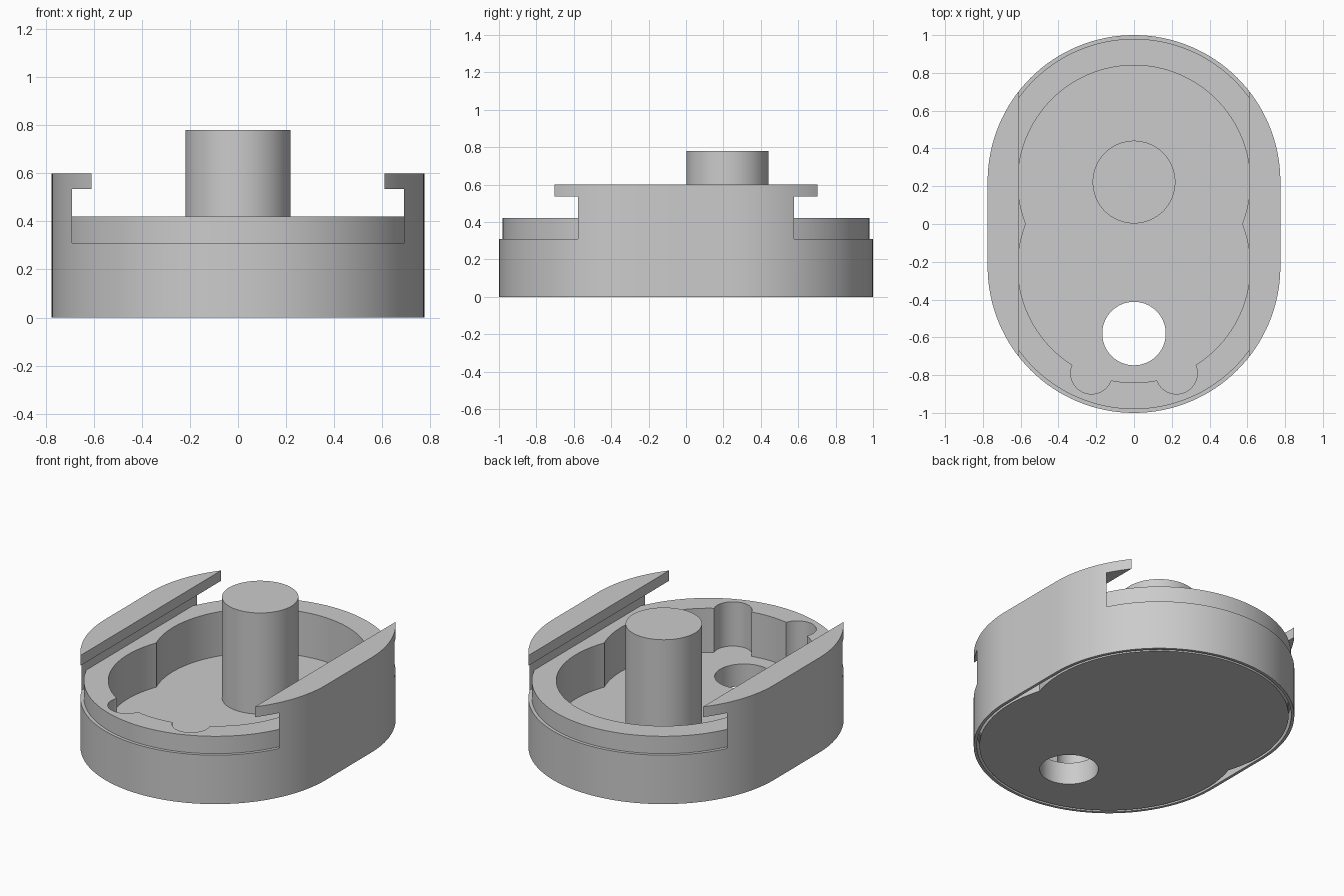
import bpy, bmesh, math

if "Cube" in bpy.data.objects:
    bpy.data.objects.remove(bpy.data.objects["Cube"])

OFFSET = 0.225          # distance of the two arc centres from the middle
GREY = (0.6, 0.6, 0.6, 1)
mat = bpy.data.materials.new("light_grey")
mat.use_nodes = True
mat.diffuse_color = GREY
mat.node_tree.nodes["Principled BSDF"].inputs["Base Color"].default_value = GREY


def prism(name, outline, low, high, along_y=False):
    """Extrude a closed 2D outline along z, or along y for xz profiles."""
    bm = bmesh.new()
    place = (lambda u, v: (u, low, v)) if along_y else (lambda u, v: (u, v, low))
    face = bm.faces.new([bm.verts.new(place(u, v)) for u, v in outline])
    top = bmesh.ops.extrude_face_region(bm, geom=[face])["geom"]
    shift = (0, high - low, 0) if along_y else (0, 0, high - low)
    bmesh.ops.translate(bm, vec=shift, verts=[g for g in top if isinstance(g, bmesh.types.BMVert)])
    bmesh.ops.recalc_face_normals(bm, faces=bm.faces)
    mesh = bpy.data.meshes.new(name)
    bm.to_mesh(mesh)
    bm.free()
    mesh.materials.append(mat)
    obj = bpy.data.objects.new(name, mesh)
    bpy.context.collection.objects.link(obj)
    return obj


def circle(x, y, r, n=128):
    return [(x + r * math.cos(math.tau * i / n), y + r * math.sin(math.tau * i / n)) for i in range(n)]


def stadium(r, n=64):
    """Two half circles joined by straight sides."""
    pts = []
    for start, cy in ((0, OFFSET), (math.pi, -OFFSET)):
        for i in range(n + 1):
            a = start + math.pi * i / n
            pts.append((r * math.cos(a), cy + r * math.sin(a)))
    return pts


def rectangle(x, y):
    return [(-x, -y), (x, -y), (x, y), (-x, y)]


def cut(target, cutter):
    """Subtract the cutter from the target, then discard it."""
    cutter.hide_render = True
    bpy.context.view_layer.objects.active = target
    mod = target.modifiers.new("cut", "BOOLEAN")
    mod.operation = "DIFFERENCE"
    mod.solver = "EXACT"
    mod.object = cutter
    bpy.ops.object.modifier_apply(modifier=mod.name)
    bpy.data.objects.remove(cutter)


def smooth(obj):
    bpy.ops.object.select_all(action="DESELECT")
    obj.select_set(True)
    bpy.context.view_layer.objects.active = obj
    bpy.ops.object.shade_smooth_by_angle(angle=math.radians(30))


# Body with both side rails
housing = prism("housing", stadium(0.775), 0, 0.6)

# Undercut slot that leaves the overhanging rails
half = [(0.69, 0.42), (0.69, 0.535), (0.61, 0.535), (0.61, 0.9)]
slot = half + [(-x, z) for x, z in reversed(half)]
cut(housing, prism("slot_cutter", slot, -1.2, 1.2, along_y=True))

# Stepped lip at both ends
step = prism("step_cutter", rectangle(0.69, 1.2), 0.31, 0.45)
cut(step, prism("lip_core", stadium(0.755), 0.2, 0.6))
cut(housing, step)

# Pocket made of two large circles and two small front notches
for x, y, r in ((0, OFFSET, 0.615), (0, -OFFSET, 0.615),
                (0.225, -0.79, 0.11), (-0.225, -0.79, 0.11)):
    cut(housing, prism("pocket_cutter", circle(x, y, r), 0.14, 0.5))

# Through hole in the floor
cut(housing, prism("hole_cutter", circle(0, -0.58, 0.168), -0.2, 0.3))

# Groove around the underside
groove = prism("groove_cutter", stadium(0.757), -0.1, 0.1)
for y in (OFFSET, -OFFSET):
    cut(groove, prism("groove_core", circle(0, y, 0.742), -0.2, 0.2))
cut(housing, groove)
smooth(housing)

# Centre post
post = prism("post", circle(0, 0.222, 0.219), 0.12, 0.78)
smooth(post)
